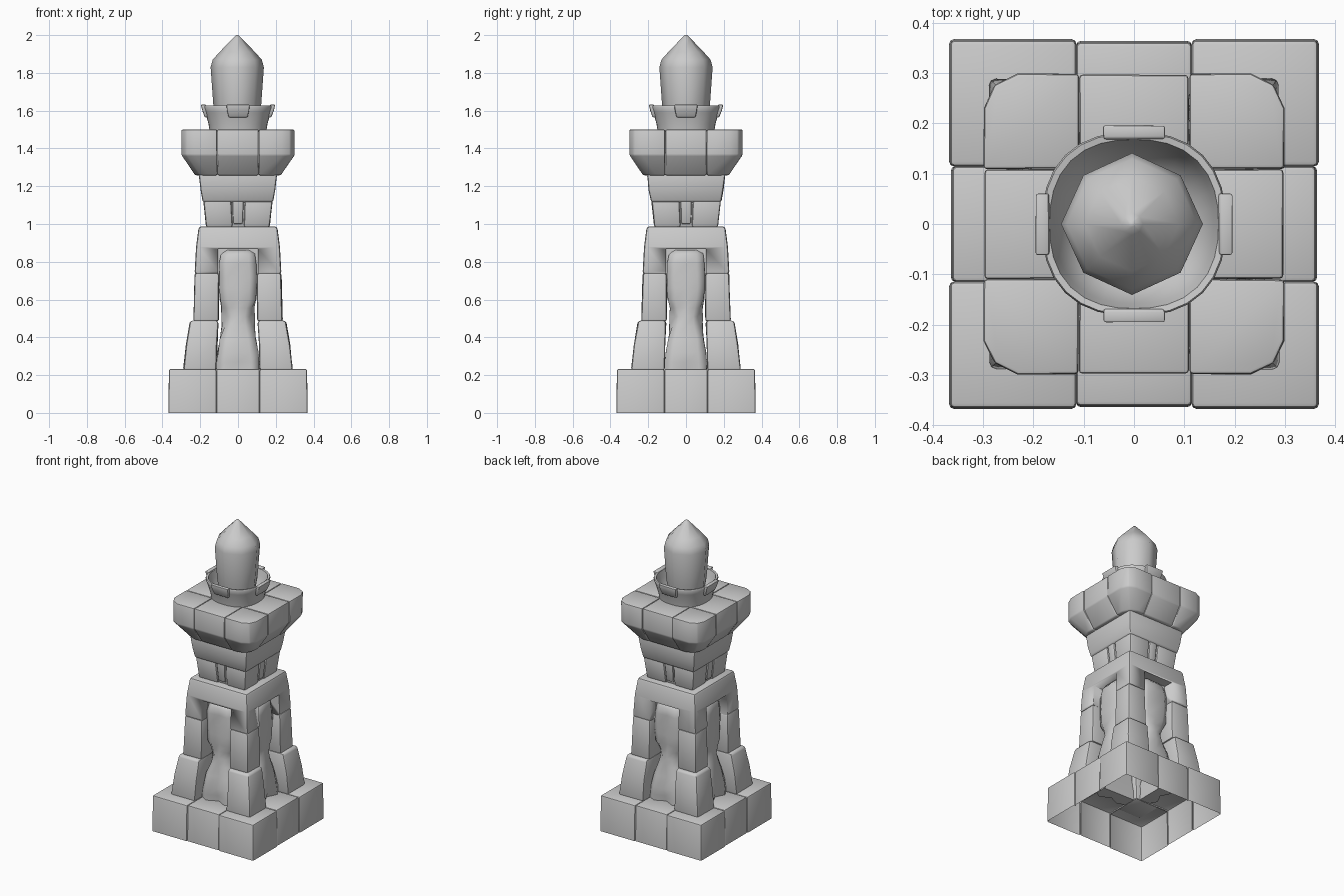
import bpy, bmesh, math, random
from mathutils import Matrix

if "Cube" in bpy.data.objects:
    bpy.data.objects.remove(bpy.data.objects["Cube"])

random.seed(4)
stone = bpy.data.materials.new("grey stone")
stone.diffuse_color = (0.6, 0.6, 0.6, 1)
stone.use_nodes = True
stone.node_tree.nodes["Principled BSDF"].inputs["Base Color"].default_value = stone.diffuse_color


def finish(bm, name, angle=40):
    bmesh.ops.recalc_face_normals(bm, faces=bm.faces)
    me = bpy.data.meshes.new(name)
    bm.to_mesh(me)
    bm.free()
    me.materials.append(stone)
    ob = bpy.data.objects.new(name, me)
    bpy.context.collection.objects.link(ob)
    bpy.ops.object.select_all(action='DESELECT')
    ob.select_set(True)
    bpy.context.view_layer.objects.active = ob
    bpy.ops.object.shade_smooth_by_angle(angle=math.radians(angle))
    return ob


def loft(name, rings, turn=0, bevel=0.01, jitter=0.0, drop=None, angle=40):
    """Closed solid through rings of (z, [(x, y), ...]), turned in quarter turns."""
    bm = bmesh.new()
    vs = [[bm.verts.new((x + random.uniform(-jitter, jitter),
                         y + random.uniform(-jitter, jitter), z)) for x, y in pts]
          for z, pts in rings]
    n = len(vs[0])
    for a, b in zip(vs, vs[1:]):
        for i in range(n):
            bm.faces.new((a[i], a[(i + 1) % n], b[(i + 1) % n], b[i]))
    bm.faces.new(vs[0][::-1])
    bm.faces.new(vs[-1])
    bmesh.ops.recalc_face_normals(bm, faces=bm.faces)
    if bevel:
        edges = [e for e in bm.edges if e.calc_face_angle(0) > math.radians(28)]
        bmesh.ops.bevel(bm, geom=edges, offset=bevel, segments=2, profile=0.5,
                        affect='EDGES', clamp_overlap=True)
    if drop:
        bm.normal_update()
        bmesh.ops.delete(bm, geom=[f for f in bm.faces if drop(f)], context='FACES')
    bm.transform(Matrix.Rotation(turn * math.pi / 2, 4, 'Z'))
    return finish(bm, name, angle)


def rect(x0, x1, y0, y1):
    return [(x0, y0), (x1, y0), (x1, y1), (x0, y1)]


def sq(h):
    return rect(-h, h, -h, h)


# Hollow plinth: corner and middle blocks, open underneath and between blocks
def hidden(f):
    c, n = f.calc_center_median(), f.normal
    inner = max(abs(c.x), abs(c.y)) < 0.205 and n.z < 0.5
    joint = (abs(n.x) > 0.99 and abs(c.x) < 0.13) or (abs(n.y) > 0.99 and abs(c.y) < 0.13)
    return c.z < 0.001 or inner or joint


for k in range(4):
    loft("plinth_corner", [(-0.01, rect(0.1145, 0.368, 0.1145, 0.368)),
                           (0.233, rect(0.1145, 0.366, 0.1145, 0.366))], k, 0.01, 0, hidden)
    loft("plinth_middle", [(-0.008, rect(-0.1145, 0.1145, -0.364, -0.19)),
                           (0.233, rect(-0.1145, 0.1145, -0.361, -0.19))], k, 0.008, 0, hidden)

# Four stepped corner legs
for k in range(4):
    loft("lower_leg", [(0.225, rect(0.113, 0.290, 0.113, 0.290)),
                       (0.36, rect(0.110, 0.275, 0.110, 0.275)),
                       (0.488, rect(0.104, 0.254, 0.104, 0.254))], k, 0.014, 0.002)
    loft("middle_leg", [(0.485, rect(0.102, 0.236, 0.102, 0.236)),
                        (0.74, rect(0.102, 0.229, 0.102, 0.229))], k, 0.011, 0.002)

# Upper frame: tapered block with a cross-shaped opening cut below the lintels
frame = loft("upper_frame", [(0.735, sq(0.230)), (0.88, sq(0.222)), (0.987, sq(0.208))], 0, 0.014)
for r in (rect(-0.105, 0.105, -0.4, 0.4), rect(-0.4, 0.4, -0.105, 0.105)):
    cutter = loft("cutter", [(0.6, r), (0.868, r)], 0, 0)
    cutter.hide_render = True
    mod = frame.modifiers.new("opening", 'BOOLEAN')
    mod.operation = 'DIFFERENCE'
    mod.solver = 'EXACT'
    mod.object = cutter
    bpy.context.view_layer.objects.active = frame
    bpy.ops.object.modifier_apply(modifier=mod.name)
    bpy.data.objects.remove(cutter)

# Waisted carved panels in the openings: (height, half width, front depth, groove)
carving = [(0.225, .112, .238, .035), (.27, .112, .236, .022), (.32, .107, .23, .002),
           (.39, .094, .22, .014), (.46, .072, .205, 0), (.51, .060, .196, -.004),
           (.555, .074, .198, .004), (.6, .094, .205, .014), (.66, .099, .203, .002),
           (.72, .099, .206, .016), (.79, .099, .204, .008), (.835, .092, .196, 0),
           (.862, .07, .175, 0)]
for k in range(4):
    loft("carved_panel",
         [(z, [(-max(w, .088), -.14), (-w, -d + .025), (-.6 * w, -d), (0, -d + g),
               (.6 * w, -d), (w, -d + .025), (max(w, .088), -.14)]) for z, w, d, g in carving],
         k, 0, 0.003, None, 65)
    # Recess wall behind the panel head
    loft("recess_back", [(0.6, rect(-0.104, 0.104, -0.16, -0.14)),
                         (0.875, rect(-0.104, 0.104, -0.16, -0.14))], k, 0)

# Neck: corner blocks around a core, then a flared course
loft("neck_core", [(0.98, sq(0.156)), (1.14, sq(0.172))], 0, 0.005)
for k in range(4):
    loft("neck_corner", [(0.983, rect(0.030, 0.168, 0.030, 0.168)),
                         (1.125, rect(0.036, 0.183, 0.036, 0.183))], k, 0.012, 0.002)
    loft("neck_key", [(1.0, rect(-0.026, 0.026, -0.168, -0.12)),
                      (1.16, rect(-0.03, 0.03, -0.188, -0.12))], k, 0.008, 0.002)
loft("neck_flare", [(1.115, sq(0.186)), (1.18, sq(0.198)), (1.265, sq(0.207))], 0, 0.012, 0.002)


# Cap: ring of flared blocks with chamfered corners
def corner(h, c):
    m = h - 0.32 * c
    return [(0.11, 0.11), (h, 0.11), (h, h - c), (m, m), (h - c, h), (0.11, h)]


cap = [(1.258, 0.226), (1.365, 0.299), (1.5, 0.299)]
for k in range(4):
    loft("cap_corner", [(z, corner(h, 0.068)) for z, h in cap], k, 0.007, 0.001)
    loft("cap_middle", [(z, rect(-0.109, 0.109, -h + 0.002, -0.1)) for z, h in cap], k, 0.007, 0.001)
loft("cap_core", [(1.262, sq(0.115)), (1.495, sq(0.115))], 0, 0)

# Bowl: rounded-square lathe, hollow inside
bm = bmesh.new()
SEG = 32
profile = [(0.150, 1.49), (0.156, 1.53), (0.173, 1.59), (0.183, 1.62), (0.180, 1.627),
           (0.168, 1.625), (0.158, 1.585), (0.138, 1.53), (0.12, 1.51)]
rows = []
for r, z in profile:
    row = []
    for i in range(SEG):
        a = 2 * math.pi * i / SEG
        c, s = math.cos(a), math.sin(a)
        q = r / (abs(c) ** 2.4 + abs(s) ** 2.4) ** (1 / 2.4)
        row.append(bm.verts.new((q * c, q * s, z)))
    rows.append(row)
for a, b in zip(rows, rows[1:]):
    for i in range(SEG):
        bm.faces.new((a[i], a[(i + 1) % SEG], b[(i + 1) % SEG], b[i]))
bm.faces.new(rows[-1])
bm.faces.new(rows[0][::-1])
finish(bm, "bowl", 45)

# Four tabs on the bowl rim
for k in range(4):
    loft("rim_tab", [(1.565, rect(-0.050, 0.050, -0.176, -0.158)),
                     (1.60, rect(-0.058, 0.058, -0.189, -0.165)),
                     (1.632, rect(-0.062, 0.062, -0.197, -0.170))], k, 0.005, 0.001)

# Eight-sided pointed crystal
crystal = [(1.5, 0.105), (1.62, 0.126), (1.83, 0.141), (1.87, 0.130), (1.91, 0.094),
           (1.985, 0.022), (2.0, 0.006)]
loft("crystal", [(z, [(r * math.cos(i * math.pi / 4) * (0.97 if i % 2 else 1) - 0.004,
                       r * math.sin(i * math.pi / 4) * (0.97 if i % 2 else 1))
                      for i in range(8)]) for z, r in crystal], 0, 0, 0, None, 50)
